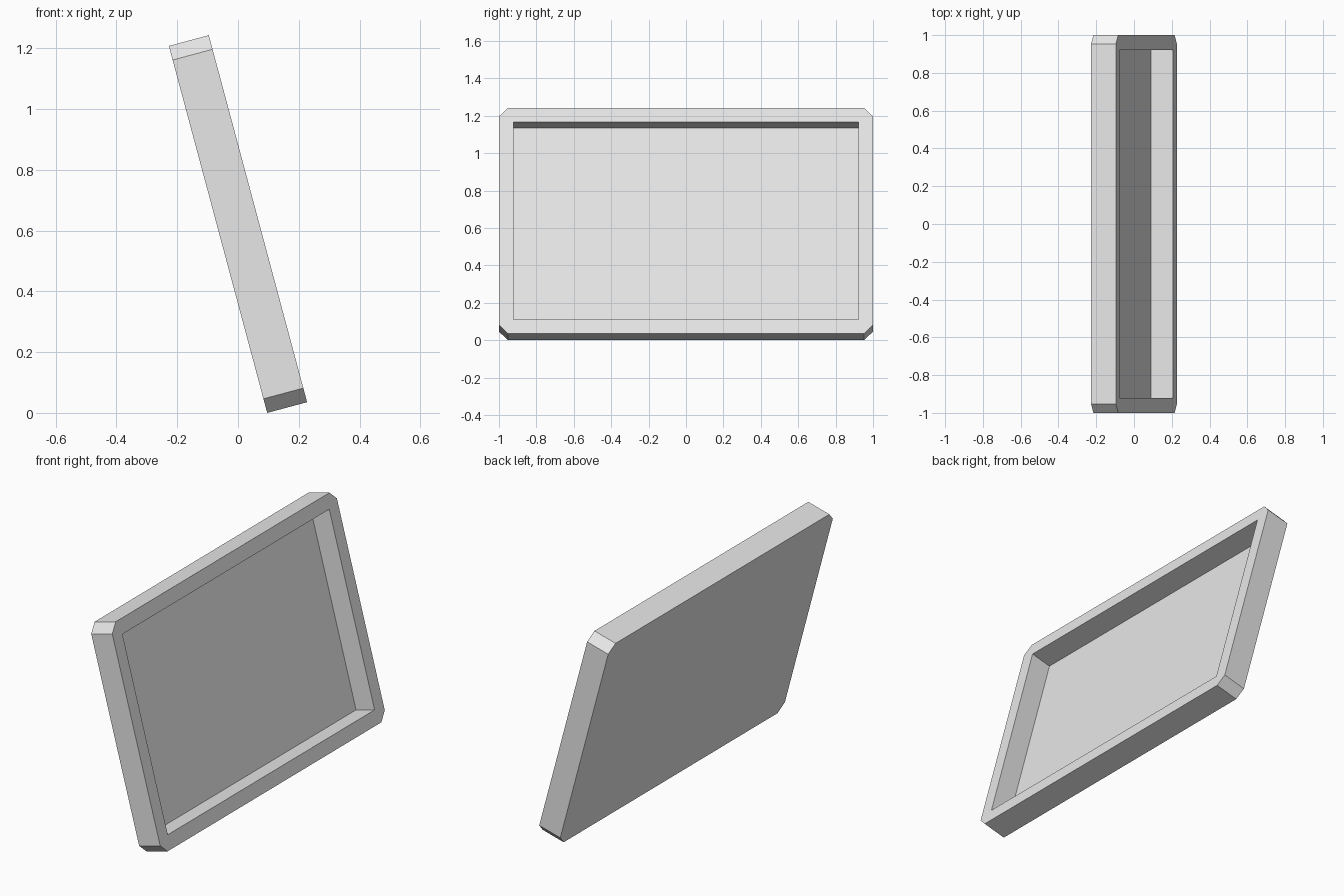
import bpy, bmesh, math
from mathutils import Matrix

cube = bpy.data.objects.get("Cube")
if cube:
    bpy.data.objects.remove(cube, do_unlink=True)

THICK, WIDTH, LENGTH = 0.136, 2.0, 1.25
CHAMFER, RIM, DEPTH = 0.048, 0.079, 0.12
TILT = math.radians(-15)

grey = bpy.data.materials.new("light_grey")
grey.use_nodes = True
grey.diffuse_color = (0.8, 0.8, 0.8, 1)
grey.node_tree.nodes["Principled BSDF"].inputs["Base Color"].default_value = (0.8, 0.8, 0.8, 1)


def block(name, size, x=0.0, chamfer=0.0):
    """Box with optional cut corners on the edges running through its thickness."""
    bm = bmesh.new()
    bmesh.ops.create_cube(bm, size=1, matrix=Matrix.Diagonal((*size, 1)))
    if chamfer:
        corners = [e for e in bm.edges
                   if abs(e.verts[0].co.x - e.verts[1].co.x) > size[0] / 2]
        bmesh.ops.bevel(bm, geom=corners, offset=chamfer, segments=1, affect='EDGES')
    bmesh.ops.translate(bm, verts=bm.verts, vec=(x, 0, 0))
    mesh = bpy.data.meshes.new(name)
    bm.to_mesh(mesh)
    bm.free()
    mesh.materials.append(grey)
    obj = bpy.data.objects.new(name, mesh)
    bpy.context.scene.collection.objects.link(obj)
    return obj


# Tray body with cut corners, and the cutter for its open recess
tray = block("tilted_tray", (THICK, WIDTH, LENGTH), chamfer=CHAMFER)
cutter = block("recess_cutter", (2 * DEPTH, WIDTH - 2 * RIM, LENGTH - 2 * RIM), x=THICK / 2)
cutter.hide_render = True

# Hollow the tray, then discard the cutter
recess = tray.modifiers.new("recess", 'BOOLEAN')
recess.operation = 'DIFFERENCE'
recess.solver = 'EXACT'
recess.object = cutter
bpy.context.view_layer.objects.active = tray
bpy.ops.object.modifier_apply(modifier=recess.name)
bpy.data.objects.remove(cutter, do_unlink=True)

# Lean the tray back and stand it on the ground
height = LENGTH * math.cos(TILT) + THICK * abs(math.sin(TILT))
tray.rotation_euler.y = TILT
tray.location.z = height / 2
